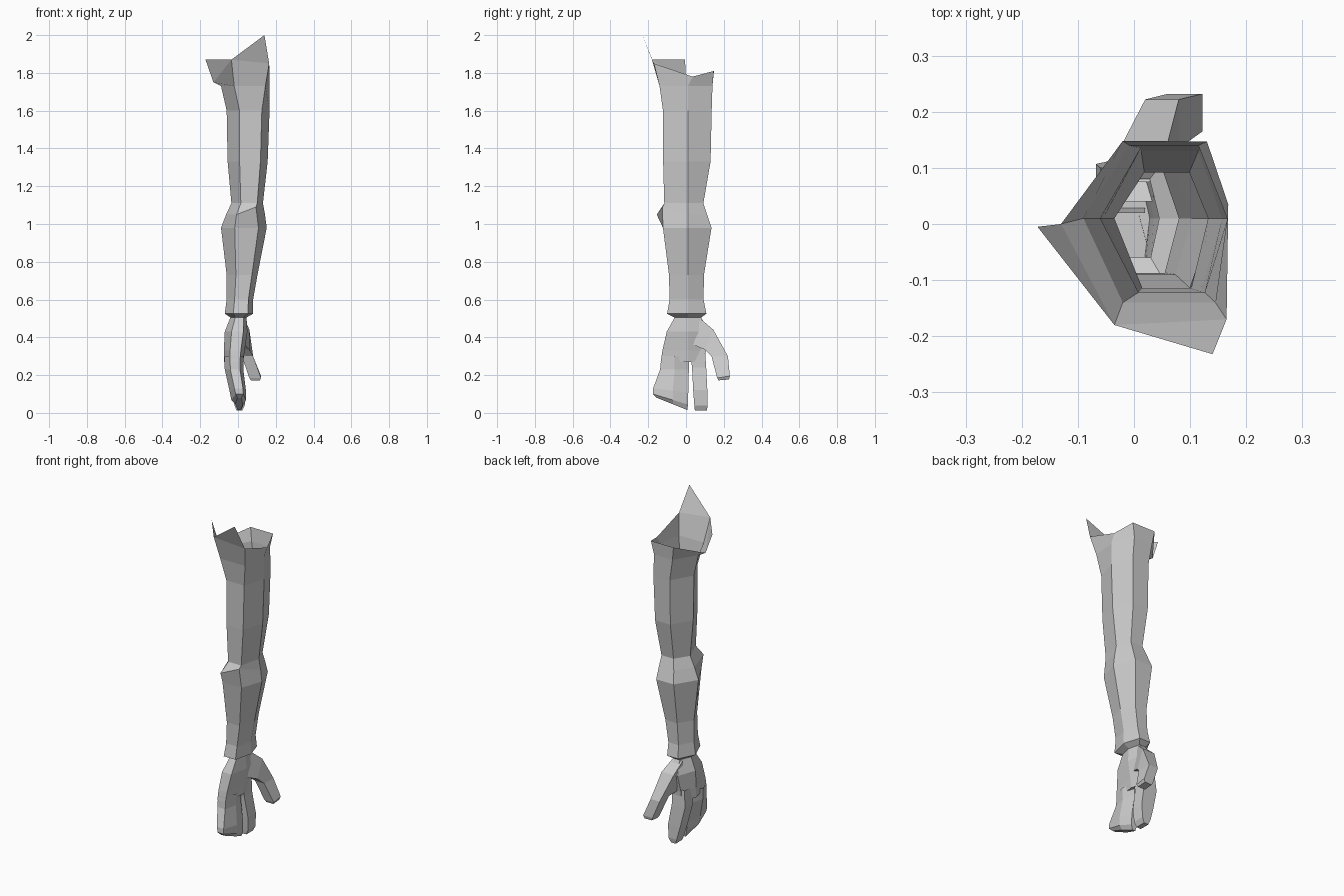
import bpy
import bmesh
from mathutils import Vector

default_cube = bpy.data.objects.get("Cube")
if default_cube:
    bpy.data.objects.remove(default_cube, do_unlink=True)

# One plain material for the whole limb
grey = bpy.data.materials.new("plain_grey")
grey.use_nodes = True
colour = (0.6, 0.6, 0.6, 1)
grey.diffuse_color = colour
shader = next(n for n in grey.node_tree.nodes if n.type == "BSDF_PRINCIPLED")
shader.inputs["Base Color"].default_value = colour


def hex_ring(z, left, right, front, back, middle=0.01, slope=0.0):
    """Six-sided section: flat front and back, pointed left and right."""
    def across(fraction):
        return left + (right - left) * fraction
    outline = [(across(.3), front), (across(.82), front), (right, middle),
               (across(.8), back), (across(.32), back), (left, middle)]
    return [Vector((x, y, z + slope * (y - front))) for x, y in outline]


def box_ring(z, left, right, front, back):
    """Four-sided section."""
    return [Vector((left, front, z)), Vector((right, front, z)),
            Vector((right, back, z)), Vector((left, back, z))]


def loft(name, rings, cap_end=True, flaps=()):
    """Join sections from top to bottom; flaps are (index, index, tip)."""
    bm = bmesh.new()
    rows = [[bm.verts.new(p) for p in ring] for ring in rings]
    for upper, lower in zip(rows, rows[1:]):
        count = len(upper)
        for i in range(count):
            j = (i + 1) % count
            bm.faces.new((upper[i], lower[i], lower[j], upper[j]))
    if cap_end:
        bm.faces.new(reversed(rows[-1]))
    for first, second, tip in flaps:
        bm.faces.new((rows[0][first], rows[0][second], bm.verts.new(tip)))
    mesh = bpy.data.meshes.new(name)
    bm.to_mesh(mesh)
    bm.free()
    mesh.materials.append(grey)
    obj = bpy.data.objects.new(name, mesh)
    bpy.context.collection.objects.link(obj)
    return obj


# Ragged open rim at the shoulder
rim = [Vector(p) for p in (
    (-.035, -.18, 1.87), (.165, -.17, 1.85), (.168, .035, 1.78),
    (.13, .147, 1.81), (-.02, .148, 1.81), (-.13, 0, 1.75))]
front_peak = (.14, -.232, 2)
side_peak = (-.172, -.005, 1.87)

# Upper arm
shoulder = hex_ring(1.73, -.09, .166, -.14, .14)
shoulder[0].x = -.02
shoulder[1].x = .145
upper_arm = [
    rim, shoulder,
    hex_ring(1.6, -.06, .167, -.122, .136),
    hex_ring(1.33, -.055, .157, -.121, .13),
    hex_ring(1.11, -.035, .132, -.115, .092),
]

# Elbow with a pointed bump on the front
elbow = hex_ring(1.05, -.063, .143, -.155, .112)
elbow[0].x = -.008
elbow[1] = Vector((.095, -.125, 1.09))

# Forearm, ending in a cuff that steps in to the wrist
wrist = hex_ring(.505, -.04, .045, -.06, .08)
forearm = [
    elbow,
    hex_ring(.98, -.09, .152, -.122, .135),
    hex_ring(.73, -.06, .103, -.09, .095),
    hex_ring(.6, -.06, .08, -.087, .093),
    hex_ring(.525, -.07, .08, -.1, .108),
    wrist,
]
loft("arm", upper_arm + forearm, cap_end=False,
     flaps=[(0, 1, front_peak), (5, 0, side_peak)])

# Palm
loft("palm", [
    wrist,
    hex_ring(.43, -.07, .05, -.102, .125),
    hex_ring(.33, -.075, .035, -.125, .105),
    hex_ring(.27, -.074, .028, -.134, .1),
])

# Three fingers held together, with a slanted lower end
loft("joined_fingers", [
    hex_ring(.3, -.073, .03, -.13, .015, -.06),
    hex_ring(.23, -.07, .028, -.137, .015, -.06),
    hex_ring(.13, -.045, .042, -.174, .012, -.07, -.12),
    hex_ring(.1, -.035, .042, -.176, .01, -.07, -.3),
    hex_ring(.08, -.015, .025, -.155, .008, -.07, -.4),
])

# Index finger
loft("index_finger", [
    box_ring(.34, -.06, .02, .02, .1),
    box_ring(.24, -.068, .02, .032, .107),
    box_ring(.12, -.04, .04, .038, .113),
    box_ring(.04, -.018, .036, .044, .115),
    box_ring(.012, -.008, .022, .047, .11),
])


# Thumb, bending outward from the palm
def thumb_ring(left, right, inner, outer):
    (inner_y, inner_z), (outer_y, outer_z) = inner, outer
    return [Vector((left, inner_y, inner_z)), Vector((right, inner_y, inner_z)),
            Vector((right, outer_y, outer_z)), Vector((left, outer_y, outer_z))]


loft("thumb", [
    thumb_ring(-.03, .035, (.04, .36), (.075, .5)),
    thumb_ring(-.02, .06, (.1, .335), (.145, .44)),
    thumb_ring(.02, .08, (.135, .3), (.222, .3)),
    thumb_ring(.06, .122, (.165, .185), (.232, .195)),
    thumb_ring(.068, .115, (.172, .172), (.228, .177)),
])
